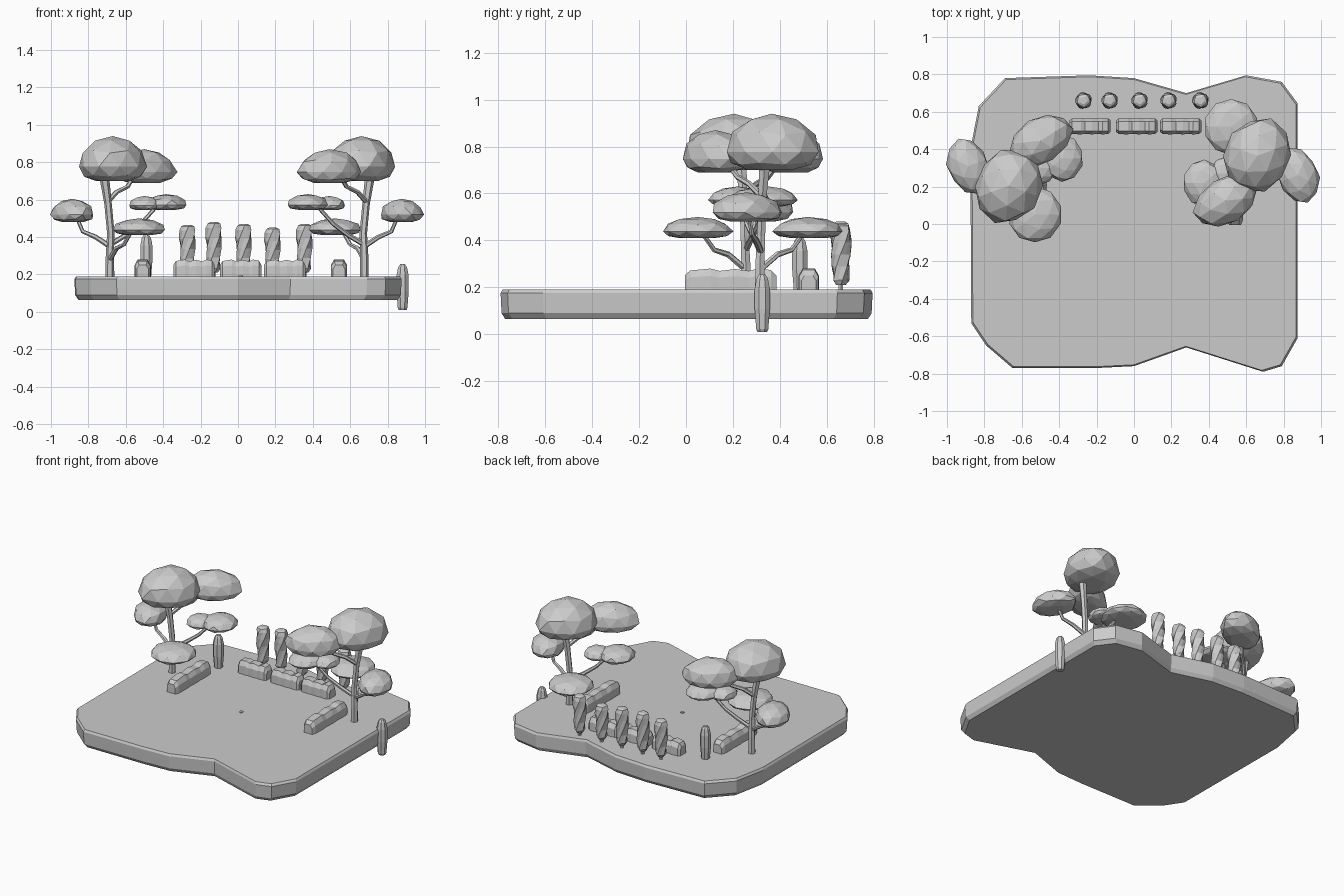
import bpy, bmesh, math, random
from mathutils import Vector, Matrix

if "Cube" in bpy.data.objects:
    bpy.data.objects.remove(bpy.data.objects["Cube"])

random.seed(4)
GROUND = 0.19
grey = bpy.data.materials.new("plain_grey")
grey.diffuse_color = (0.6, 0.6, 0.6, 1)
grey.use_nodes = True
grey.node_tree.nodes["Principled BSDF"].inputs["Base Color"].default_value = grey.diffuse_color


def finish(name, bm):
    bmesh.ops.recalc_face_normals(bm, faces=bm.faces)
    me = bpy.data.meshes.new(name)
    bm.to_mesh(me)
    bm.free()
    me.materials.append(grey)
    ob = bpy.data.objects.new(name, me)
    bpy.context.collection.objects.link(ob)
    return ob


def loft(name, rings):
    """Skin a list of equal-sized point rings and cap both ends."""
    bm = bmesh.new()
    loops = [[bm.verts.new(p) for p in r] for r in rings]
    n = len(loops[0])
    for a, b in zip(loops, loops[1:]):
        for i in range(n):
            j = (i + 1) % n
            bm.faces.new((a[i], a[j], b[j], b[i]))
    bm.faces.new(loops[0][::-1])
    bm.faces.new(loops[-1])
    return finish(name, bm)


def circle(c, r, n, turn=0, wob=0):
    out = []
    for i in range(n):
        a = turn + 2 * math.pi * i / n
        k = r * (1 + wob * (-1) ** i)
        out.append((c[0] + k * math.cos(a), c[1] + k * math.sin(a), c[2]))
    return out


def limb(name, pts, radii, n=6):
    """Tapered tube through points, rings square to the path."""
    pts = [Vector(p) for p in pts]
    rings = []
    for i, p in enumerate(pts):
        d = pts[min(i + 1, len(pts) - 1)] - pts[max(i - 1, 0)]
        q = Vector((0, 0, 1)).rotation_difference(d)
        rings.append([p + q @ Vector(c) for c in circle((0, 0, 0), radii[i], n)])
    return loft(name, rings)


def foliage(name, x, y, z0, z1, rx, ry, turn=0):
    """Faceted clump with a flattened underside."""
    bm = bmesh.new()
    bmesh.ops.create_icosphere(bm, subdivisions=2, radius=1)
    rot = Matrix.Rotation(math.radians(turn), 3, 'Z')
    base = z0 + 0.32 * (z1 - z0)
    for v in bm.verts:
        k = random.uniform(0.95, 1.05)
        c = Vector((v.co.x * rx * k, v.co.y * ry * k, 0))
        z = v.co.z * (z1 - base) if v.co.z > 0 else max(v.co.z, -0.75) / 0.75 * (base - z0)
        v.co = rot @ c + Vector((x, y, base + z))
    return finish(name, bm)


# Ground slab: wavy outline with a bevelled rim and tapered underside
outline = [(-.87, -.53), (-.79, -.65), (-.65, -.77), (-.2, -.77), (0, -.76), (.28, -.66),
           (.69, -.79), (.79, -.76), (.875, -.61), (.875, .645), (.79, .76), (.6, .795),
           (.28, .70), (0, .78), (-.24, .795), (-.69, .78), (-.83, .63), (-.875, .4)]
loft("ground_slab", [[(x * s, y * s, z) for x, y in outline]
                     for s, z in ((.975, .065), (.995, .09), (1, .175), (.99, GROUND))])
loft("ground_peg", [circle((.015, .015, z), .013, 8) for z in (.18, .195)])

# Two trees, the second being the first turned half way round
tree = [
    foliage("crown", -.67, .205, .70, .94, .175, .205, -20),
    foliage("crown_side", -.50, .445, .69, .87, .185, .125, 32),
    foliage("outer_clump", -.885, .31, .48, .605, .11, .155, 20),
    foliage("front_clump", -.53, .05, .41, .50, .14, .15),
    foliage("inner_clump", -.385, .35, .545, .63, .11, .125),
    foliage("middle_clump", -.50, .30, .545, .62, .085, .09),
    limb("trunk", [(-.685, .255, .18), (-.685, .255, .30), (-.68, .25, .42), (-.695, .245, .58),
                   (-.715, .235, .72)], [.024, .022, .02, .02, .026]),
    limb("top_branch", [(-.695, .25, .59), (-.65, .3, .64), (-.59, .35, .67), (-.55, .4, .74)],
         [.014, .013, .012, .012]),
    limb("outer_branch", [(-.685, .25, .35), (-.76, .27, .40), (-.83, .29, .43), (-.86, .3, .50)],
         [.014, .013, .011, .01]),
    limb("front_branch", [(-.685, .25, .28), (-.65, .18, .34), (-.61, .12, .36), (-.57, .07, .43)],
         [.014, .013, .011, .01]),
    limb("inner_branch", [(-.685, .255, .36), (-.60, .28, .41), (-.52, .31, .47), (-.43, .34, .57)],
         [.014, .013, .011, .01]),
]
half_turn = (Matrix.Translation((-.005, .285, 0)) @ Matrix.Rotation(math.pi, 4, 'Z')
             @ Matrix.Translation((.005, -.285, 0)))
for ob in tree:
    twin = ob.copy()
    twin.name = "right_" + ob.name
    twin.matrix_world = half_turn
    bpy.context.collection.objects.link(twin)
    ob.name = "left_" + ob.name

# Row of twisted topiary columns on short stems
profile = [(0, .02), (.08, .034), (.3, .037), (.5, .04), (.7, .043), (.88, .042), (.97, .034), (1, .02)]
for x, top in ((-.27, .465), (-.13, .48), (.03, .47), (.185, .45), (.355, .47)):
    loft("topiary", [circle((x, .66, .21 + t * (top - .21)), r, 10, t * 2.4, .07)
                     for t, r in profile])
    loft("topiary_stem", [circle((x, .66, z), .011, 6) for z in (.18, .225)])


# Clipped hedges with a gently lobed top
def hedge(name, x, y, length, turn):
    rings = []
    for t, s, h in ((-.5, .7, .062), (-.44, .95, .082), (-.22, 1, .09), (-.12, .92, .08),
                    (.05, 1, .088), (.2, .92, .08), (.3, 1, .09), (.44, .95, .084), (.5, .7, .06)):
        w = .044 * s
        sec = [(-w, -.005), (-w, h * .65), (-w * .6, h), (w * .6, h), (w, h * .65), (w, -.005)]
        rings.append([(x + t * length, y + a, GROUND + b) if not turn
                      else (x + a, y + t * length, GROUND + b) for a, b in sec])
    loft(name, rings)


for x in (-.235, .015, .25):
    hedge("back_hedge", x, .523, .22, False)
for x in (-.51, .54):
    hedge("side_hedge", x, .19, .39, True)

# Narrow upright shrubs, one beside the slab edge
for x, y, z0, z1 in ((-.49, .485, .18, .413), (.88, .325, .01, .255)):
    loft("upright_shrub", [circle((x, y, z0 + t * (z1 - z0)), r, 8, .39)
                           for t, r in ((0, .022), (.05, .028), (.4, .035), (.75, .035),
                                        (.93, .026), (1, .014))])
